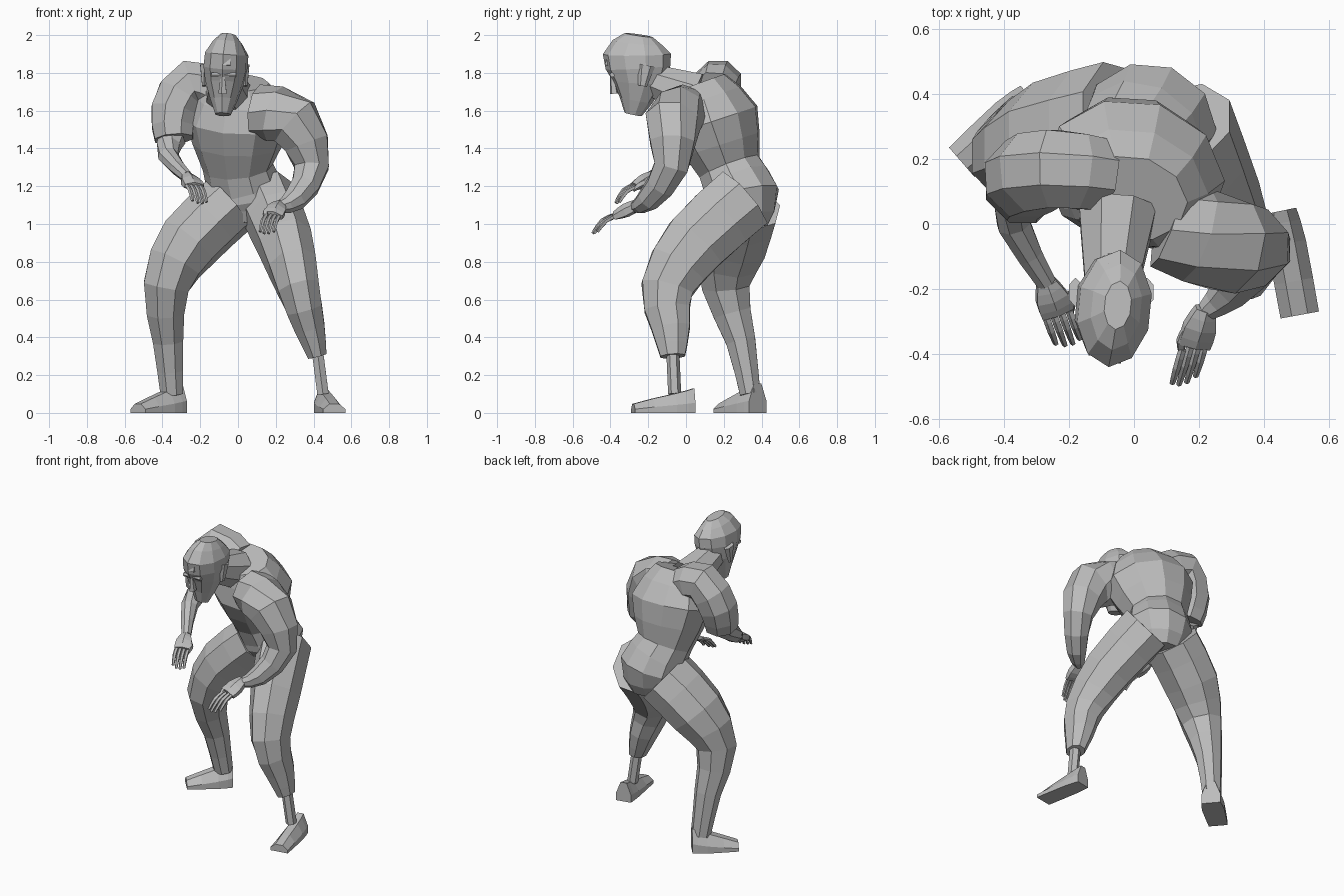
import bpy
import bmesh
import math
from mathutils import Vector

default_cube = bpy.data.objects.get("Cube")
if default_cube:
    bpy.data.objects.remove(default_cube, do_unlink=True)

# One clay grey for the whole figure
clay = bpy.data.materials.new("clay_grey")
clay.use_nodes = True
clay.diffuse_color = (.5, .5, .5, 1)
shader = clay.node_tree.nodes["Principled BSDF"]
shader.inputs["Base Color"].default_value = clay.diffuse_color

ACROSS = Vector((1, 0, 0))
BACK = Vector((0, 1, 0))
UP = Vector((0, 0, 1))


def smooth_path(joints):
    """Add one rounded in-between ring after every joint but the last."""
    joints = [Vector(joint) for joint in joints]
    last = len(joints) - 1
    path = [joints[0]]
    for i in range(last):
        before, after = joints[max(i - 1, 0)], joints[min(i + 2, last)]
        start, end = joints[i], joints[i + 1]
        path.append((9 * (start + end) - before - after) / 16)
        path.append(end)
    return path


def loft(name, joints, side, depth=(1, 1), sides=8):
    """Skin oval rings along joints (x, y, z, half width).

    The depth pair is the depth to width ratio at the start and at the end.
    """
    path = smooth_path(joints)
    last = len(path) - 1
    step = math.tau / sides
    grow = 1 / math.cos(step / 2)
    bm = bmesh.new()
    loops = []
    for i, joint in enumerate(path):
        along = (path[min(i + 1, last)] - path[max(i - 1, 0)]).xyz.normalized()
        across = Vector(side)
        across = (across - along * across.dot(along)).normalized()
        ratio = depth[0] + (depth[1] - depth[0]) * i / last
        out = along.cross(across) * ratio
        loop = []
        for k in range(sides):
            angle = (k + .5) * step
            offset = across * math.cos(angle) + out * math.sin(angle)
            point = joint.xyz + offset * joint.w * grow
            point.z = max(point.z, 0)
            loop.append(bm.verts.new(point))
        loops.append(loop)
    for low, high in zip(loops, loops[1:]):
        for k in range(sides):
            n = (k + 1) % sides
            bm.faces.new((low[k], low[n], high[n], high[k]))
    bm.faces.new(loops[0])
    bm.faces.new(loops[-1])
    bmesh.ops.recalc_face_normals(bm, faces=bm.faces)
    mesh = bpy.data.meshes.new(name)
    bm.to_mesh(mesh)
    bm.free()
    mesh.materials.append(clay)
    obj = bpy.data.objects.new(name, mesh)
    bpy.context.collection.objects.link(obj)


def hand(side, wrist, tip, across, thumb_way):
    """Flat palm, four curled fingers and a thumb."""
    wrist, tip = Vector(wrist), Vector(tip)
    across = Vector(across).normalized()
    knuckle = wrist.lerp(tip, .5) + UP * .02
    palm = wrist.lerp(knuckle, .5)
    loft(side + "_palm", [(*wrist, .03), (*palm, .05), (*knuckle, .05)],
         across, (.9, .4), 6)
    for number in range(4):
        spread = across * (number - 1.5) * .025
        reach = .9 if number in (0, 3) else 1
        bend = knuckle.lerp(tip, .5) + UP * .02
        end = knuckle.lerp(tip, reach)
        loft(f"{side}_finger_{number + 1}",
             [(*(knuckle + spread), .01), (*(bend + spread), .01),
              (*(end + spread), .007)], across, sides=5)
    root = palm + across * thumb_way * .04
    joint = root.lerp(knuckle, .5) + across * thumb_way * .03
    end = joint.lerp(tip, .3)
    loft(side + "_thumb", [(*root, .016), (*joint, .014), (*end, .008)],
         UP, sides=5)


# Torso, twisted so the left shoulder leads
loft("torso", [
    (.05, .3, 1, .13),
    (.05, .3, 1.15, .2),
    (0, .23, 1.3, .18),
    (0, .15, 1.55, .27),
    (0, .08, 1.75, .16)], (.9, -.3, -.1), (1, .8), sides=10)
loft("neck", [(-.05, .05, 1.68, .12), (-.07, -.2, 1.77, .08)], ACROSS)

# Head, from the chin to the crown
loft("head", [
    (-.08, -.28, 1.58, .04),
    (-.07, -.25, 1.75, .1),
    (-.06, -.26, 1.9, .11),
    (-.05, -.25, 2, .04)], (1, -.1, 0), (1.1, 1.8), sides=10)
loft("nose", [(-.08, -.39, 1.78, .01), (-.08, -.38, 1.69, .02)], ACROSS, sides=5)
loft("brow", [(-.14, -.39, 1.79, .012), (-.01, -.39, 1.79, .012)], UP, sides=6)
for name, way in (("right_ear", -1), ("left_ear", 1)):
    x = way * .11 - .07
    loft(name, [(x, -.23, 1.73, .01), (x, -.21, 1.84, .02)],
         ACROSS, (2, 2), sides=6)

# Raised strip over the skull from forehead to nape
crown = []
for number in range(6):
    turn = math.pi * number / 5
    crown.append((-.06, -.26 - .16 * math.cos(turn),
                  1.84 + .15 * math.sin(turn), .02))
loft("crown_strip", crown, ACROSS, (.5, .5), sides=4)

# Right arm: wide upper arm with an open cuff, slim forearm
loft("right_upper_arm", [
    (-.1, .15, 1.7, .11),
    (-.25, .17, 1.75, .12),
    (-.34, .14, 1.6, .12),
    (-.34, .1, 1.45, .1)], BACK)
loft("right_forearm", [
    (-.35, .1, 1.45, .07),
    (-.37, 0, 1.36, .05),
    (-.27, -.18, 1.25, .03)], UP)
hand("right", (-.27, -.18, 1.25), (-.2, -.37, 1.11), (1, .2, -.1), 1)

# Left arm, bent across the thigh
loft("left_arm", [
    (.1, 0, 1.6, .13),
    (.3, -.07, 1.54, .14),
    (.39, -.08, 1.3, .09),
    (.3, -.2, 1.13, .06),
    (.22, -.27, 1.09, .03)], (1, -1, 0))
hand("left", (.22, -.26, 1.1), (.15, -.49, .95), (1, .3, 0), -1)

# Right leg, stepped back and out
loft("right_leg", [
    (-.05, .3, 1.1, .16),
    (-.26, .25, .9, .16),
    (-.38, .21, .67, .12),
    (-.37, .29, .38, .08),
    (-.35, .34, .1, .06)], ACROSS, (1.2, .9))
loft("right_foot", [
    (-.31, .38, 0, .06),
    (-.38, .32, 0, .07),
    (-.53, .19, 0, .06)], (1, -1, 0), (2.6, .8))

# Left leg, ending in a cuff above a thin shank
loft("left_leg", [
    (.15, .3, 1.13, .15),
    (.25, .05, .9, .14),
    (.32, -.1, .66, .11),
    (.38, -.08, .45, .08),
    (.42, -.07, .3, .05)], ACROSS, (1.2, 1.3))
loft("left_shank", [(.42, -.07, .33, .03), (.45, -.06, .1, .03)], ACROSS, sides=6)
loft("left_foot", [
    (.45, .04, 0, .05),
    (.47, -.06, 0, .06),
    (.51, -.28, 0, .06)], (1, .2, 0), (2.6, .8))
